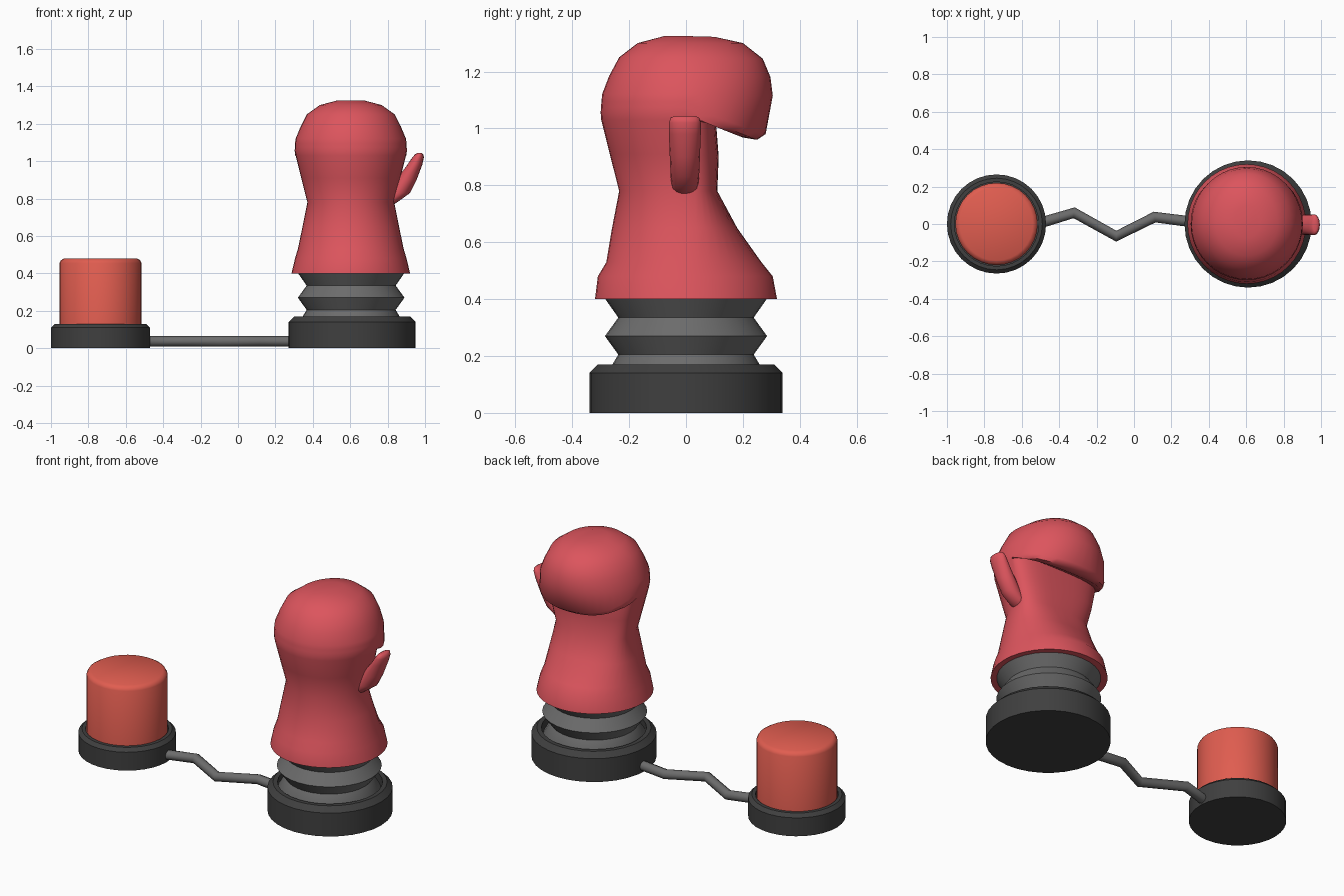
import bpy, bmesh, math

if "Cube" in bpy.data.objects:
    bpy.data.objects.remove(bpy.data.objects["Cube"])


def material(name, rgb):
    m = bpy.data.materials.new(name)
    m.diffuse_color = (*rgb, 1)
    m.use_nodes = True
    m.node_tree.nodes["Principled BSDF"].inputs["Base Color"].default_value = m.diffuse_color
    return m


DARK = material("dark_plastic", (0.05, 0.05, 0.05))
GREY = material("grey_rubber", (0.15, 0.15, 0.15))
RED = material("glove_red", (0.72, 0.09, 0.11))
BUTTON = material("button_red", (0.75, 0.11, 0.08))


def loft(name, rings, mat, angle=35):
    """Skin equal-length closed rings and cap both ends."""
    bm = bmesh.new()
    loops = [[bm.verts.new(p) for p in ring] for ring in rings]
    n = len(loops[0])
    for a, b in zip(loops, loops[1:]):
        for i in range(n):
            j = (i + 1) % n
            bm.faces.new((a[i], a[j], b[j], b[i]))
    bm.faces.new(loops[0][::-1])
    bm.faces.new(loops[-1])
    bmesh.ops.recalc_face_normals(bm, faces=bm.faces[:])
    me = bpy.data.meshes.new(name)
    bm.to_mesh(me)
    bm.free()
    return finish(bpy.data.objects.new(name, me), mat, angle)


def finish(ob, mat, angle):
    bpy.context.collection.objects.link(ob)
    ob.data.materials.append(mat)
    if ob.type == 'MESH':
        bpy.ops.object.select_all(action='DESELECT')
        bpy.context.view_layer.objects.active = ob
        ob.select_set(True)
        bpy.ops.object.shade_smooth_by_angle(angle=math.radians(angle))
    return ob


def lathe(name, cx, profile, mat, n=32):
    turn = [2 * math.pi * i / n for i in range(n)]
    return loft(name, [[(cx + r * math.cos(t), r * math.sin(t), z) for t in turn]
                       for r, z in profile], mat)


def dish(name, cx, r, h, wall, c):
    lathe(name, cx, [(r, 0), (r, h - c), (r - c, h), (r - wall, h),
                     (r - wall, h - 0.07)], DARK)


# Two round bases with raised rims
dish("button_base", -0.735, 0.265, 0.13, 0.04, 0.02)
dish("glove_base", 0.61, 0.34, 0.17, 0.055, 0.03)

# Push button
lathe("push_button", -0.735, [(0.22, 0.05), (0.22, 0.455), (0.212, 0.47), (0.195, 0.48)], BUTTON)

# Concertina spring
lathe("bellows", 0.605, [(0.28, 0.1), (0.28, 0.135), (0.238, 0.205), (0.285, 0.27),
                         (0.238, 0.335), (0.285, 0.402)], GREY)

# Cable
cu = bpy.data.curves.new("cable", 'CURVE')
cu.dimensions = '3D'
cu.bevel_depth = 0.029
cu.bevel_resolution = 2
cu.use_fill_caps = True
path = [(-0.52, 0), (-0.32, 0.06), (-0.095, -0.065), (0.11, 0.037), (0.32, 0.01)]
sp = cu.splines.new('POLY')
sp.points.add(len(path) - 1)
for p, (x, y) in zip(sp.points, path):
    p.co = (x, y, 0.037, 1)
finish(bpy.data.objects.new("cable", cu), GREY, 35)


# Glove: front (y, z), back (y, z), half width, squareness of the back half
def glove_ring(yf, zf, yb, zb, w, p, n=40):
    ring = []
    for i in range(n):
        a = 2 * math.pi * i / n
        s, c = math.sin(a), math.cos(a)
        if c > 1e-6:
            ring.append((0.603 + w * s, yf * c, zf))
        else:
            k = max(0, -c)
            ring.append((0.603 + w * math.copysign(abs(s) ** p, s),
                         yb * k ** p, zf + (zb - zf) * k ** 0.7))
    return ring


glove = [(-.32, .40, .32, .40, .317, 1), (-.31, .48, .305, .48, .298, 1),
         (-.28, .53, .265, .53, .283, 1), (-.26, .65, .18, .65, .258, .85),
         (-.235, .78, .11, .78, .232, .7), (-.268, .91, .115, .90, .265, .65),
         (-.298, 1.03, .105, 1.03, .295, .65),
         (-.30, 1.055, .20, .968, .30, .8), (-.299, 1.075, .25, .96, .299, .85),
         (-.297, 1.095, .28, .98, .298, .9), (-.295, 1.12, .305, 1.115, .295, 1),
         (-.27, 1.185, .297, 1.18, .268, 1), (-.235, 1.25, .27, 1.245, .235, 1),
         (-.17, 1.30, .20, 1.30, .165, 1), (-.075, 1.325, .1, 1.322, .07, 1)]
loft("glove", [glove_ring(*g) for g in glove], RED, 50)

# Thumb: z, inner x, outer x, half width in y
thumb = [(.76, .74, .82, .035), (.79, .77, .865, .045), (.83, .80, .92, .05),
         (.90, .845, .955, .053), (.98, .905, .985, .056), (1.02, .932, .994, .056),
         (1.038, .948, .99, .05), (1.044, .96, .98, .035)]
loft("thumb", [[((a + b) / 2 + (b - a) / 2 * math.cos(t), -0.004 + w * math.sin(t), z)
                for t in [math.pi * i / 8 for i in range(16)]]
               for z, a, b, w in thumb], RED, 60)
